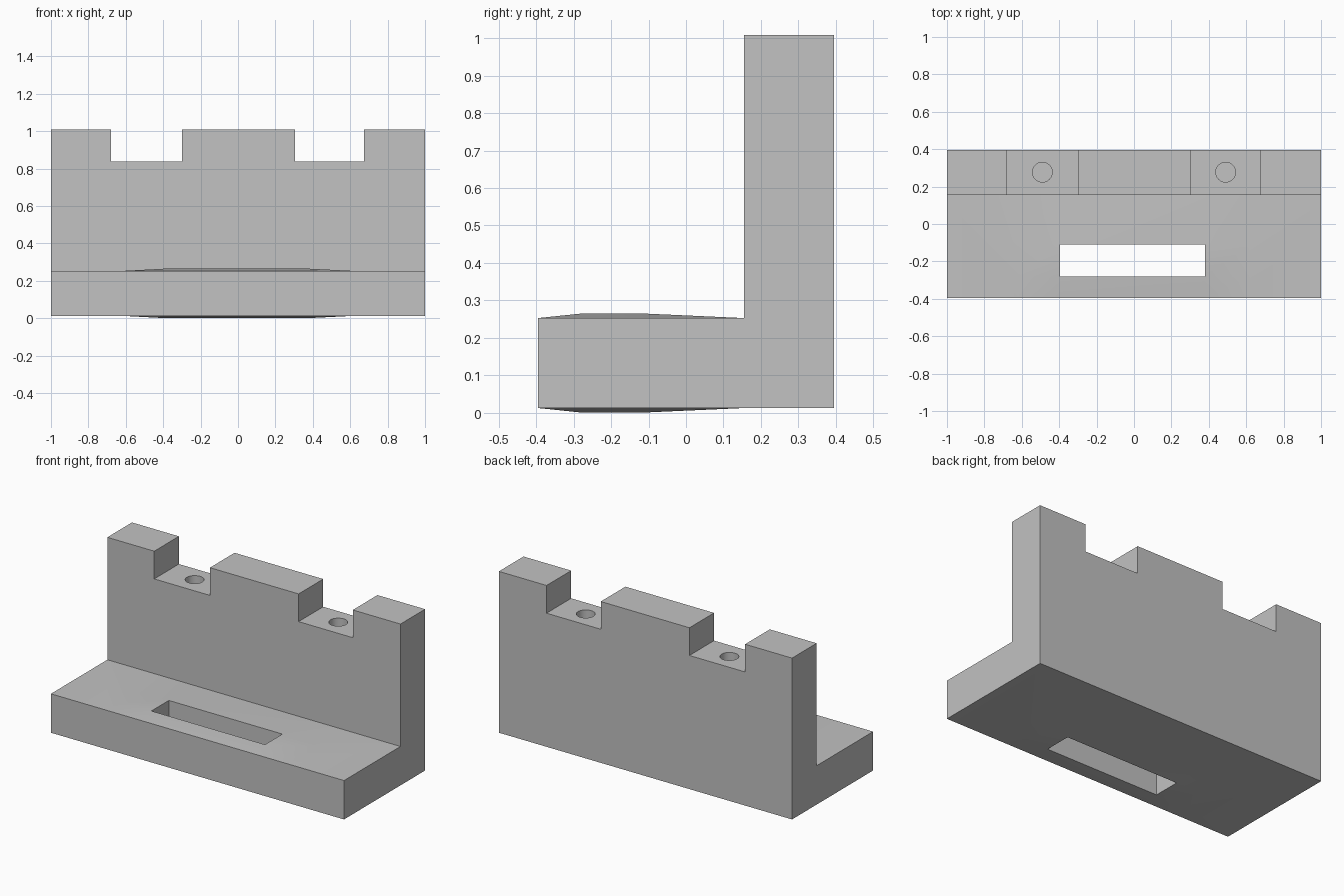
import bpy, bmesh
from math import radians

cube = bpy.data.objects.get("Cube")
if cube:
    bpy.data.objects.remove(cube, do_unlink=True)

grey = bpy.data.materials.new("plain grey")
grey.use_nodes = True
colour = (0.54, 0.54, 0.54, 1)
grey.diffuse_color = colour
grey.node_tree.nodes["Principled BSDF"].inputs["Base Color"].default_value = colour

BOTTOM, SHELF, NOTCH, TOP = 0.013, 0.253, 0.837, 1.008
BULGE = 0.012
XS = [-1, -0.62, -0.395, 0.38, 0.62, 1]        # slot lies in the middle cell
YS = [-0.395, -0.28, -0.11, 0.155, 0.395]      # wall stands on the last row
SLOT = (2, 1)

bm = bmesh.new()


def plate(z, bulge):
    """Grid of vertices, swollen slightly around the slot."""
    return [[bm.verts.new((x, y, z + (bulge if i in (2, 3) and j in (1, 2) else 0)))
             for j, y in enumerate(YS)] for i, x in enumerate(XS)]


upper, lower = plate(SHELF, BULGE), plate(BOTTOM, -BULGE)
nx, ny = len(XS) - 1, len(YS) - 1


# Shelf: top and bottom skins with the slot left open
def cell(g, i, j):
    return [g[i][j], g[i + 1][j], g[i + 1][j + 1], g[i][j + 1]]


for i in range(nx):
    for j in range(ny):
        if (i, j) == SLOT:
            continue
        bm.faces.new(cell(lower, i, j)[::-1])
        if j < ny - 1:
            bm.faces.new(cell(upper, i, j))


# Outer sides and slot walls
def side(a, b):
    (i, j), (k, l) = a, b
    bm.faces.new([lower[i][j], lower[k][l], upper[k][l], upper[i][j]])


for i in range(nx):
    side((i, 0), (i + 1, 0))
    side((i + 1, ny), (i, ny))
for j in range(ny):
    side((nx, j), (nx, j + 1))
    side((0, j + 1), (0, j))
si, sj = SLOT
rim = [(si, sj), (si, sj + 1), (si + 1, sj + 1), (si + 1, sj)]
for a, b in zip(rim, rim[1:] + rim[:1]):
    side(a, b)

# Back wall: notched outline swept from front to back
skyline = [(1, TOP), (0.675, TOP), (0.675, NOTCH), (0.305, NOTCH), (0.305, TOP),
           (-0.30, TOP), (-0.30, NOTCH), (-0.68, NOTCH), (-0.68, TOP), (-1, TOP)]
front, back = ([upper[i][j] for i in range(nx + 1)]
               + [bm.verts.new((x, YS[j], z)) for x, z in skyline] for j in (ny - 1, ny))
bm.faces.new(front)
bm.faces.new(back[::-1])
for k in range(nx, len(front)):
    n = (k + 1) % len(front)
    bm.faces.new([front[k], back[k], back[n], front[n]])

bmesh.ops.recalc_face_normals(bm, faces=bm.faces[:])
bmesh.ops.dissolve_limit(bm, angle_limit=radians(0.05), verts=bm.verts[:], edges=bm.edges[:])
mesh = bpy.data.meshes.new("bracket")
bm.to_mesh(mesh)
bm.free()
mesh.materials.append(grey)
bracket = bpy.data.objects.new("bracket", mesh)
bpy.context.collection.objects.link(bracket)
bpy.context.view_layer.objects.active = bracket

# Blind screw holes in the notch floors
DEPTH = 0.3
for s in (-1, 1):
    bpy.ops.mesh.primitive_cylinder_add(vertices=32, radius=0.053, depth=2 * DEPTH,
                                        location=(s * 0.49, 0.277, NOTCH))
    cutter = bpy.context.object
    cutter.name = "hole_cutter"
    cutter.hide_render = True
    cutter.data.materials.append(grey)
    cut = bracket.modifiers.new("hole", 'BOOLEAN')
    cut.operation, cut.solver, cut.object = 'DIFFERENCE', 'EXACT', cutter
    bpy.context.view_layer.objects.active = bracket
    bpy.ops.object.modifier_apply(modifier=cut.name)
    bpy.data.objects.remove(cutter, do_unlink=True)

bpy.ops.object.select_all(action='DESELECT')
bracket.select_set(True)
bpy.ops.object.shade_smooth_by_angle(angle=radians(30))
